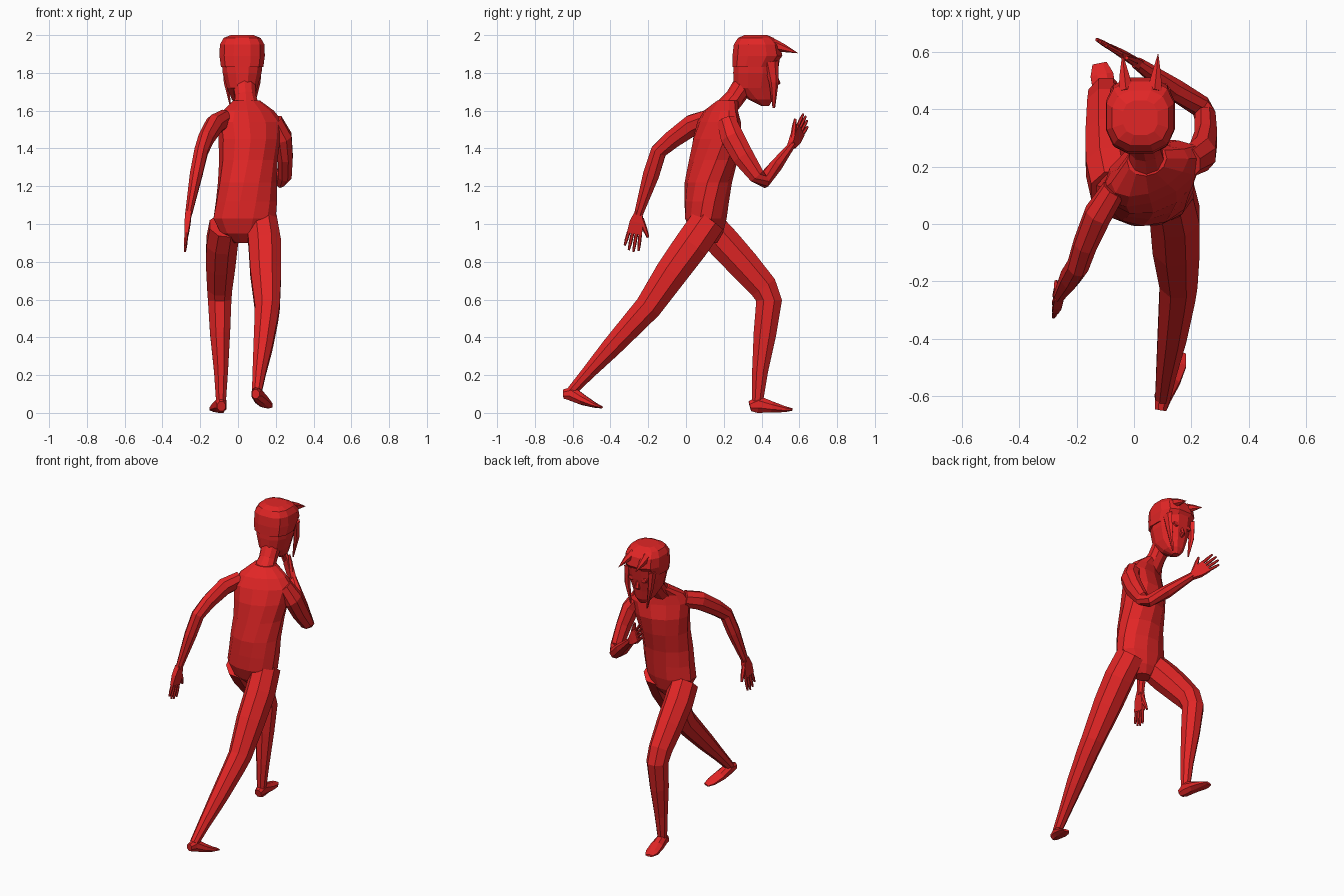
import bpy, bmesh, math
from mathutils import Vector as V

red = bpy.data.materials.new("red")
red.diffuse_color = (0.76, 0.019, 0.019, 1)


def loft(name, rings, n=8, flat=False, power=1.0):
    """Skin rings (centre, half-width along x, half-depth, turn in degrees) into a closed solid."""
    bm = bmesh.new()
    c = [V(r[0]) for r in rings]
    loops = []
    grow = 1 / math.cos(math.pi / n) ** power
    for i, r in enumerate(rings):
        t = V((0, 0, 1)) if flat else (c[min(i + 1, len(c) - 1)] - c[max(i - 1, 0)]).normalized()
        turn = math.radians(r[3]) if len(r) > 3 else 0
        ref = V((math.cos(turn), math.sin(turn), 0))
        u = (ref - t * ref.dot(t)).normalized()
        v = t.cross(u)
        loop = []
        for k in range(n):
            a = 2 * math.pi * (k + 0.5) / n
            ca, sa = math.cos(a), math.sin(a)
            ca = math.copysign(abs(ca) ** power, ca) * grow
            sa = math.copysign(abs(sa) ** power, sa) * grow
            loop.append(bm.verts.new(c[i] + u * ca * r[1] + v * sa * r[2]))
        loops.append(loop)
    for p, q in zip(loops, loops[1:]):
        for k in range(n):
            bm.faces.new((p[k], p[(k + 1) % n], q[(k + 1) % n], q[k]))
    bm.faces.new(loops[0])
    bm.faces.new(loops[-1])
    bmesh.ops.recalc_face_normals(bm, faces=bm.faces)
    me = bpy.data.meshes.new(name)
    bm.to_mesh(me)
    bm.free()
    me.materials.append(red)
    ob = bpy.data.objects.new(name, me)
    bpy.context.collection.objects.link(ob)
    return ob


def hand(side, wrist, direction, across):
    """Palm, four fingers and a thumb; across points to the thumb."""
    w, d = V(wrist), V(direction).normalized()
    a = V(across)
    a = (a - d * a.dot(d)).normalized()
    nrm = d.cross(a)
    # palm: a flat box tapering to the wrist
    bm = bmesh.new()
    secs = [(-0.01, 0.018, 0.016), (0.05, 0.036, 0.015), (0.115, 0.04, 0.01)]
    loops = [[bm.verts.new(w + d * s + a * x * hw + nrm * y * ht)
              for x, y in ((-1, -1), (1, -1), (1, 1), (-1, 1))] for s, hw, ht in secs]
    for p, q in zip(loops, loops[1:]):
        for k in range(4):
            bm.faces.new((p[k], p[(k + 1) % 4], q[(k + 1) % 4], q[k]))
    bm.faces.new(loops[0])
    bm.faces.new(loops[-1])
    bmesh.ops.recalc_face_normals(bm, faces=bm.faces)
    me = bpy.data.meshes.new(side + "_palm")
    bm.to_mesh(me)
    bm.free()
    me.materials.append(red)
    bpy.context.collection.objects.link(bpy.data.objects.new(side + "_palm", me))
    for i, length in enumerate((0.075, 0.095, 0.1, 0.09)):
        o = -0.031 + 0.0207 * i
        p, q = w + d * 0.11 + a * o, w + d * (0.11 + length) + a * o * 1.25
        loft(f"{side}_finger_{i + 1}", [(p, 0.0085, 0.0085), (p.lerp(q, 0.6), 0.008, 0.008), (q, 0.005, 0.005)], 6)
    p, q = w + d * 0.03 + a * 0.02, w + d * 0.12 + a * 0.075
    loft(side + "_thumb", [(p, 0.013, 0.013), (p.lerp(q, 0.6), 0.011, 0.011), (q, 0.006, 0.006)], 6)


# torso, twisted at the shoulders, running up into the neck
loft("torso", [
    ((0.03, 0.12, 0.90), 0.05, 0.045, 0),
    ((0.03, 0.11, 0.95), 0.12, 0.085, 0),
    ((0.035, 0.105, 1.03), 0.165, 0.11, 0),
    ((0.045, 0.11, 1.12), 0.16, 0.115, 4),
    ((0.05, 0.118, 1.22), 0.153, 0.12, 10),
    ((0.055, 0.145, 1.34), 0.152, 0.122, 18),
    ((0.06, 0.165, 1.45), 0.165, 0.118, 24),
    ((0.065, 0.175, 1.54), 0.18, 0.09, 25),
    ((0.055, 0.185, 1.60), 0.14, 0.07, 25),
    ((0.045, 0.225, 1.655), 0.068, 0.055, 15)], 12, flat=True)
loft("neck", [((0.045, 0.20, 1.60), 0.07, 0.055), ((0.04, 0.26, 1.67), 0.055, 0.05),
              ((0.03, 0.32, 1.76), 0.06, 0.055)], 10)

# head, hair cap, fringe spikes and hanging side locks
hx = 0.022
loft("head", [
    ((hx, 0.42, 1.625), 0.022, 0.02), ((hx, 0.395, 1.66), 0.055, 0.065),
    ((hx, 0.362, 1.72), 0.08, 0.108), ((hx, 0.368, 1.80), 0.103, 0.118),
    ((hx, 0.375, 1.88), 0.11, 0.122), ((hx, 0.37, 1.96), 0.09, 0.10)],
    12, flat=True, power=0.85)
loft("hair_cap", [
    ((hx, 0.355, 1.83), 0.112, 0.11), ((hx, 0.378, 1.89), 0.12, 0.132),
    ((hx, 0.375, 1.95), 0.118, 0.122), ((hx, 0.37, 1.985), 0.098, 0.095),
    ((hx, 0.37, 2.0), 0.06, 0.06)], 12, flat=True, power=0.75)
loft("nose", [((hx, 0.47, 1.80), 0.008, 0.008), ((hx, 0.485, 1.745), 0.014, 0.014),
              ((hx, 0.465, 1.73), 0.01, 0.006)], 6)
for s, side in ((-1, "left"), (1, "right")):
    loft(side + "_fringe_spike", [((hx + s * 0.05, 0.46, 1.95), 0.026, 0.028),
                                  ((hx + s * 0.056, 0.52, 1.93), 0.016, 0.018),
                                  ((hx + s * 0.062, 0.592, 1.905), 0.001, 0.001)], 6)
    loft(side + "_hair_lock", [((hx + s * 0.09, 0.45, 1.86), 0.016, 0.035),
                               ((hx + s * 0.085, 0.465, 1.75), 0.012, 0.022),
                               ((hx + s * 0.06, 0.465, 1.615), 0.003, 0.006)], 6)
    loft(side + "_eye", [((hx + s * 0.045, 0.476, 1.80), 0.022, 0.016),
                         ((hx + s * 0.045, 0.485, 1.80), 0.018, 0.012)], 8)

# arms: left swings back, right is bent forward
loft("left_arm", [
    ((-0.07, 0.12, 1.555), 0.04, 0.05), ((-0.125, 0.035, 1.525), 0.046, 0.055),
    ((-0.17, -0.07, 1.45), 0.04, 0.048), ((-0.195, -0.145, 1.385), 0.036, 0.042),
    ((-0.222, -0.185, 1.26), 0.033, 0.043), ((-0.262, -0.252, 1.05), 0.018, 0.023)])
hand("left", (-0.262, -0.252, 1.06), (-0.02, -0.04, -0.21), (0.05, 1, 0))
loft("right_arm", [
    ((0.19, 0.215, 1.545), 0.045, 0.05), ((0.238, 0.245, 1.46), 0.047, 0.062),
    ((0.25, 0.30, 1.36), 0.04, 0.058), ((0.248, 0.375, 1.255), 0.036, 0.042),
    ((0.232, 0.41, 1.228), 0.036, 0.037), ((0.14, 0.47, 1.30), 0.038, 0.034),
    ((0.01, 0.562, 1.42), 0.022, 0.018)])
hand("right", (0.01, 0.562, 1.42), (-0.15, 0.085, 0.155), (0.1, -0.1, 1))

# legs: left planted in front, right pushing off behind
loft("left_leg", [
    ((-0.07, 0.12, 0.99), 0.08, 0.085), ((-0.085, 0.20, 0.90), 0.083, 0.088),
    ((-0.092, 0.305, 0.785), 0.077, 0.083), ((-0.097, 0.41, 0.665), 0.066, 0.074),
    ((-0.097, 0.44, 0.595), 0.062, 0.068), ((-0.095, 0.418, 0.42), 0.053, 0.06),
    ((-0.09, 0.392, 0.22), 0.037, 0.042), ((-0.09, 0.378, 0.06), 0.026, 0.03)])
loft("right_leg", [
    ((0.125, 0.12, 1.02), 0.08, 0.09), ((0.142, 0.03, 0.89), 0.086, 0.092),
    ((0.147, -0.075, 0.745), 0.082, 0.086), ((0.155, -0.20, 0.56), 0.066, 0.071),
    ((0.15, -0.255, 0.50), 0.062, 0.066), ((0.132, -0.395, 0.347), 0.05, 0.053),
    ((0.112, -0.52, 0.21), 0.035, 0.036), ((0.10, -0.605, 0.115), 0.026, 0.027)])
loft("left_foot", [
    ((-0.088, 0.338, 0.035), 0.022, 0.026), ((-0.09, 0.38, 0.046), 0.03, 0.046),
    ((-0.10, 0.45, 0.032), 0.04, 0.03), ((-0.112, 0.52, 0.02), 0.04, 0.016),
    ((-0.12, 0.56, 0.018), 0.025, 0.007)])
loft("right_foot", [
    ((0.093, -0.648, 0.10), 0.02, 0.024), ((0.10, -0.605, 0.102), 0.029, 0.038),
    ((0.125, -0.545, 0.068), 0.036, 0.027), ((0.15, -0.485, 0.042), 0.034, 0.014),
    ((0.163, -0.447, 0.03), 0.02, 0.006)])
